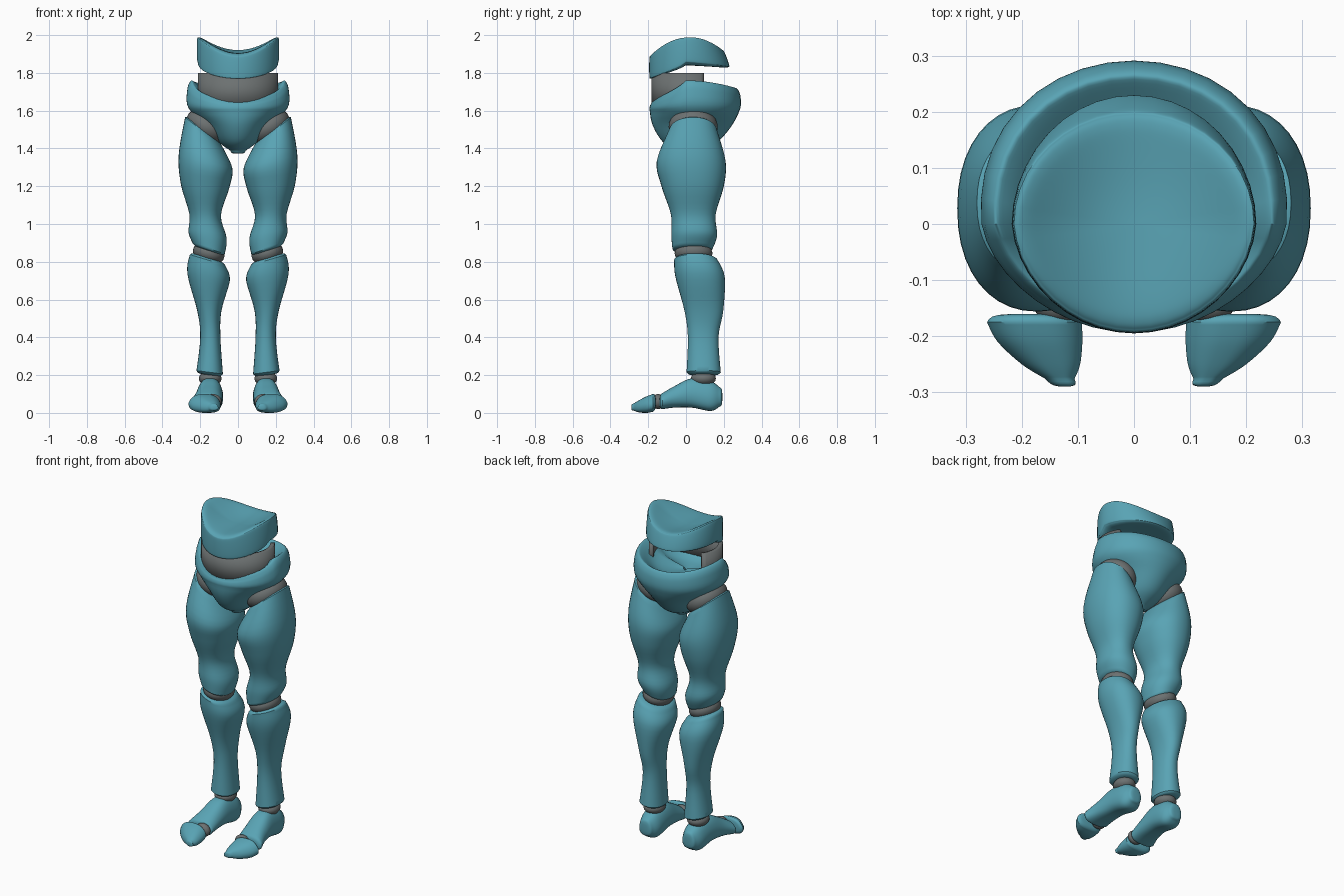
import bpy, bmesh
from math import sin, cos, pi, radians, copysign
from mathutils import Matrix, Vector

cube = bpy.data.objects.get("Cube")
if cube:
    bpy.data.objects.remove(cube, do_unlink=True)

SIDES = 40


def material(name, color):
    mat = bpy.data.materials.new(name)
    mat.use_nodes = True
    mat.diffuse_color = (*color, 1)
    bsdf = next(n for n in mat.node_tree.nodes if n.type == 'BSDF_PRINCIPLED')
    bsdf.inputs["Base Color"].default_value = (*color, 1)
    return mat


TEAL = material("teal armor", (0.1, 0.37, 0.46))
GREY = material("joint grey", (0.15, 0.165, 0.165))


def finish(name, bm, mat):
    bmesh.ops.recalc_face_normals(bm, faces=bm.faces)
    mesh = bpy.data.meshes.new(name)
    bm.to_mesh(mesh)
    bm.free()
    mesh.materials.append(mat)
    obj = bpy.data.objects.new(name, mesh)
    bpy.context.collection.objects.link(obj)
    bpy.ops.object.select_all(action='DESELECT')
    obj.select_set(True)
    bpy.context.view_layer.objects.active = obj
    bpy.ops.object.shade_smooth_by_angle(angle=radians(40))
    return obj


def smooth_keys(keys, steps=5):
    """Pass a smooth curve through the key sections."""
    result = []
    for i in range(len(keys) - 1):
        quad = (keys[max(i - 1, 0)], keys[i], keys[i + 1], keys[min(i + 2, len(keys) - 1)])
        for step in range(steps):
            t = step / steps
            result.append([b + t / 2 * (c - a + t * (2*a - 5*b + 4*c - d + t * (3*(b - c) + d - a)))
                           for a, b, c, d in zip(*quad)])
    result.append(keys[-1])
    return result


def rounded_end(ring, neighbour):
    """Shrinking rings that round off the end of a loft."""
    center = sum(ring, Vector()) / SIDES
    outward = (center - sum(neighbour, Vector()) / SIDES).normalized()
    return [[p.lerp(center, shrink) + outward * push for p in ring]
            for shrink, push in ((0.06, 0.006), (0.15, 0.011), (0.3, 0.014), (0.6, 0.016))]


def loft(name, keys, section, side=1, round_ends=True):
    """Skin the rings of points given by section(key, angle)."""
    angles = [2 * pi * i / SIDES for i in range(SIDES)]
    rings = [[Vector(section(key, a)) for a in angles] for key in smooth_keys(keys)]
    if round_ends:
        start = rounded_end(rings[0], rings[1])
        rings = start[::-1] + rings + rounded_end(rings[-1], rings[-2])
    bm = bmesh.new()
    loops = [[bm.verts.new((p.x * side, p.y, p.z)) for p in ring] for ring in rings]
    for low, high in zip(loops, loops[1:]):
        for i in range(SIDES):
            j = (i + 1) % SIDES
            bm.faces.new((low[i], low[j], high[j], high[i]))
    bm.faces.new(loops[0])
    bm.faces.new(loops[-1])
    return finish(name, bm, TEAL)


def joint(name, center, radii, tilt, side):
    """Tilted ellipsoid filling the gap between two armor parts."""
    x, y, z = center
    bm = bmesh.new()
    place = (Matrix.Translation((x * side, y, z)) @ Matrix.Rotation(radians(-tilt * side), 4, 'Y')
             @ Matrix.Diagonal((*radii, 1)))
    bmesh.ops.create_uvsphere(bm, u_segments=SIDES, v_segments=SIDES // 2, radius=1, matrix=place)
    finish(name, bm, GREY)


def rounded(value, power):
    return copysign(abs(value) ** (2 / power), value)


def limb(name, bottom_slope, top_slope, keys, side):
    """Keys: z, inner x, outer x, front y, back y. The ends slope sideways."""
    low, high = keys[0][0], keys[-1][0]

    def section(key, a):
        z, xi, xo, yf, yb = key
        u = (z - low) / (high - low)
        reach = (xo - xi) / 2 * rounded(cos(a), 2.2)
        slope = top_slope * u ** 4 + bottom_slope * (1 - u) ** 6
        return ((xi + xo) / 2 + reach, (yf + yb + (yb - yf) * rounded(sin(a), 2.2)) / 2,
                z + slope * reach)
    loft(name, keys, section, side)


def foot_section(key, a):
    """Key: y, inner x, outer x, bottom z, top z."""
    y, xi, xo, zb, zt = key
    c, s = rounded(cos(a), 2.8), rounded(sin(a), 2.8)
    lean = 1 - max(s, 0) / 4
    return ((xi + xo + (xo - xi) * c * lean) / 2, y, (zb + zt + (zt - zb) * s) / 2)


def torso_section(key, a):
    """Key: ring scale, height blend from lower edge to saddle-shaped upper edge."""
    s, t = key
    front, back = max(-sin(a), 0), max(sin(a), 0)
    top = 1.905 + s * s * (0.105 * cos(a) ** 2 + 0.025 * back)
    bottom = 1.84 - s * s * (0.09 * front ** 0.7 + 0.02 * back)
    depth = 0.238 - 0.04 * t
    return (0.218 * s * cos(a) * (1 - 0.07 * front), s * (back * depth - front * 0.195),
            bottom + (top - bottom) * t)


def pelvis_section(key, a):
    """Key: half width, front y, back y, z. The rim dips at front and back."""
    hw, yf, yb, z = key
    front, back = max(-sin(a), 0), max(sin(a), 0)
    weight = min(max((z - 1.6) / 0.14, 0), 1)
    dip = weight * (0.105 * front ** 0.8 + 0.04 * back ** 2)
    return (hw * cos(a) * (1 + 0.1 * back - 0.13 * front), back * yb + front * yf, z - dip)


# Saddle-topped torso piece with a rounded square profile
profile = [(s, (1 - s ** 7) ** (1 / 7) / 2) for s in (0.02, 0.3, 0.6, 0.8, 0.9, 0.96, 0.99, 1)]
loft("lower_torso", [(s, 0.5 - h) for s, h in profile] + [(s, 0.5 + h) for s, h in profile[-2::-1]],
     torso_section, round_ends=False)

# Pelvis shell with a hollow top
wall = [(0.04, -0.05, 0.08, 1.388), (0.105, -0.125, 0.17, 1.437), (0.17, -0.177, 0.245, 1.525),
        (0.262, -0.193, 0.287, 1.615), (0.268, -0.19, 0.288, 1.71), (0.25, -0.178, 0.27, 1.757)]
width, front_y, back_y, rim_z = wall[-1]
bowl = [(width * s, front_y * s, back_y * s, rim_z - drop)
        for s, drop in ((0.9, 0.01), (0.6, 0.08), (0.05, 0.12))]
loft("pelvis", wall + bowl, pelvis_section)

# Waist band, open at the back
bm = bmesh.new()
columns = []
for i in range(SIDES + 1):
    a = radians(-212 + 244 * i / SIDES)
    columns.append([bm.verts.new((0.213 * cos(a), 0.182 * sin(a), z)) for z in (1.6, 1.8)])
for (a, b), (c, d) in zip(columns, columns[1:]):
    bm.faces.new((a, c, d, b))
waist = finish("waist_band", bm, GREY)
shell = waist.modifiers.new("thickness", 'SOLIDIFY')
shell.thickness = 0.025
shell.offset = -1

for label, side in (("left", 1), ("right", -1)):
    # Upper and lower leg armor
    limb(f"{label}_thigh", 0.33, 0.8, [
        (0.87, 0.07, 0.24, -0.072, 0.14), (0.94, 0.06, 0.262, -0.078, 0.165),
        (1.05, 0.09, 0.258, -0.08, 0.157), (1.2, 0.046, 0.302, -0.13, 0.2),
        (1.33, 0.03, 0.314, -0.155, 0.21), (1.485, 0.08, 0.28, -0.09, 0.165)], side)
    limb(f"{label}_shin", 0.13, 0.3, [
        (0.215, 0.08, 0.22, 0.003, 0.184), (0.4, 0.093, 0.2, 0.01, 0.172),
        (0.54, 0.088, 0.216, -0.008, 0.197), (0.72, 0.043, 0.268, -0.056, 0.205),
        (0.81, 0.068, 0.255, -0.063, 0.165)], side)

    # Foot and toe piece
    loft(f"{label}_foot", [
        (0.176, 0.1, 0.19, 0.032, 0.138), (0.13, 0.08, 0.21, 0.01, 0.168),
        (0.03, 0.08, 0.217, 0.028, 0.183), (-0.06, 0.083, 0.23, 0.028, 0.142),
        (-0.125, 0.085, 0.25, 0.02, 0.105)], foot_section, side)
    loft(f"{label}_toes", [
        (-0.175, 0.093, 0.262, 0.006, 0.1), (-0.21, 0.092, 0.243, 0, 0.087),
        (-0.25, 0.096, 0.2, 0.003, 0.066), (-0.276, 0.106, 0.158, 0.012, 0.05)],
        foot_section, side)

    # Grey joints
    joint(f"{label}_hip_joint", (0.165, 0.038, 1.515), (0.118, 0.13, 0.085), 35, side)
    joint(f"{label}_knee_joint", (0.155, 0.04, 0.845), (0.085, 0.1, 0.06), 17, side)
    joint(f"{label}_ankle_joint", (0.147, 0.092, 0.182), (0.06, 0.066, 0.04), 0, side)
    joint(f"{label}_toe_joint", (0.132, -0.148, 0.06), (0.045, 0.03, 0.04), 0, side)
